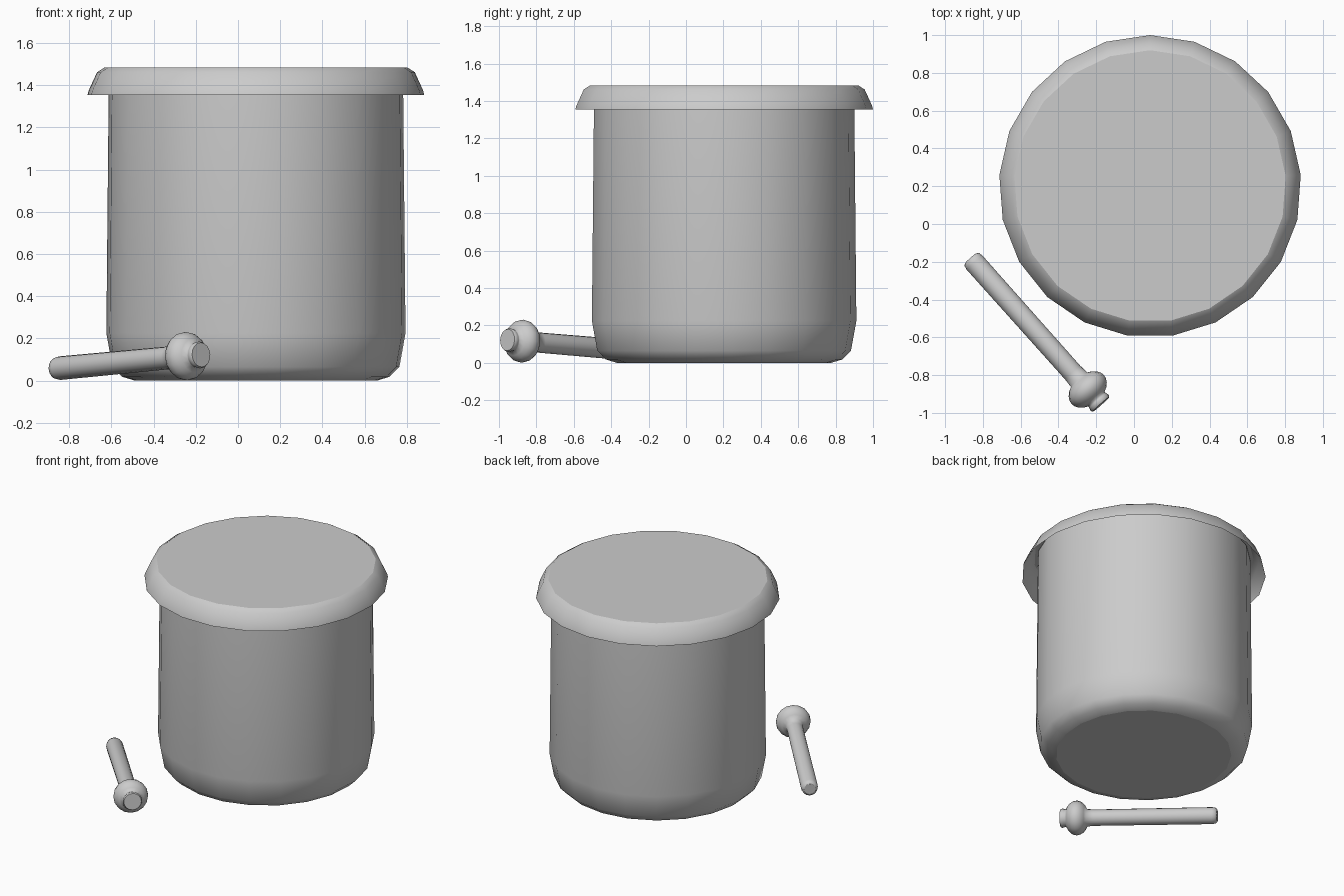
import bpy, bmesh, math
from mathutils import Vector, Matrix

if "Cube" in bpy.data.objects:
    bpy.data.objects.remove(bpy.data.objects["Cube"])


def lathe(name, profile, sides, matrix, cap_start=True, cap_end=True):
    """Revolve (radius, height) pairs round z; first vertex on local +y."""
    bm = bmesh.new()
    rings = []
    for r, z in profile:
        ring = []
        for i in range(sides):
            a = math.pi / 2 + math.tau * i / sides
            ring.append(bm.verts.new((r * math.cos(a), r * math.sin(a), z)))
        rings.append(ring)
    for lo, hi in zip(rings, rings[1:]):
        for i in range(sides):
            j = (i + 1) % sides
            bm.faces.new((lo[i], lo[j], hi[j], hi[i])).smooth = True
    # flat caps keep a crisp edge
    if cap_start:
        bm.faces.new(rings[0][::-1])
    if cap_end:
        bm.faces.new(rings[-1])
    mesh = bpy.data.meshes.new(name)
    bm.to_mesh(mesh)
    bm.free()
    obj = bpy.data.objects.new(name, mesh)
    obj.matrix_world = matrix
    bpy.context.collection.objects.link(obj)
    return obj


SIDES = 21
pot_place = Matrix.Translation((0.085, 0.2, 0))

# Pot body with rounded foot
lathe("pot_body", [(0.575, 0), (0.635, 0.018), (0.682, 0.065), (0.711, 0.225),
                   (0.70, 1.36), (0.70, 1.47)], SIDES, pot_place, cap_end=False)

# Flared cap over the top, open underneath
lathe("pot_cover", [(0.80, 1.355), (0.795, 1.375), (0.755, 1.462), (0.72, 1.484)],
      SIDES, pot_place, cap_start=False)

# Mallet lying in front, its ball head lifting one end
start, head = Vector((-0.857, -0.19, 0.058)), Vector((-0.245, -0.876, 0.116))
axis = head - start
mallet_place = Matrix.Translation(start) @ axis.to_track_quat('Z', 'Y').to_matrix().to_4x4()
d = axis.length
ball = [(0.115 * math.sin(t), d - 0.08 * math.cos(t))
        for t in (math.radians(k) for k in range(30, 151, 15))]
lathe("mallet", [(0.038, -0.012), (0.051, -0.004), (0.056, 0.02), (0.054, d - 0.12)] + ball
      + [(0.060, d + 0.08), (0.064, d + 0.095), (0.058, d + 0.106)], 16, mallet_place)
